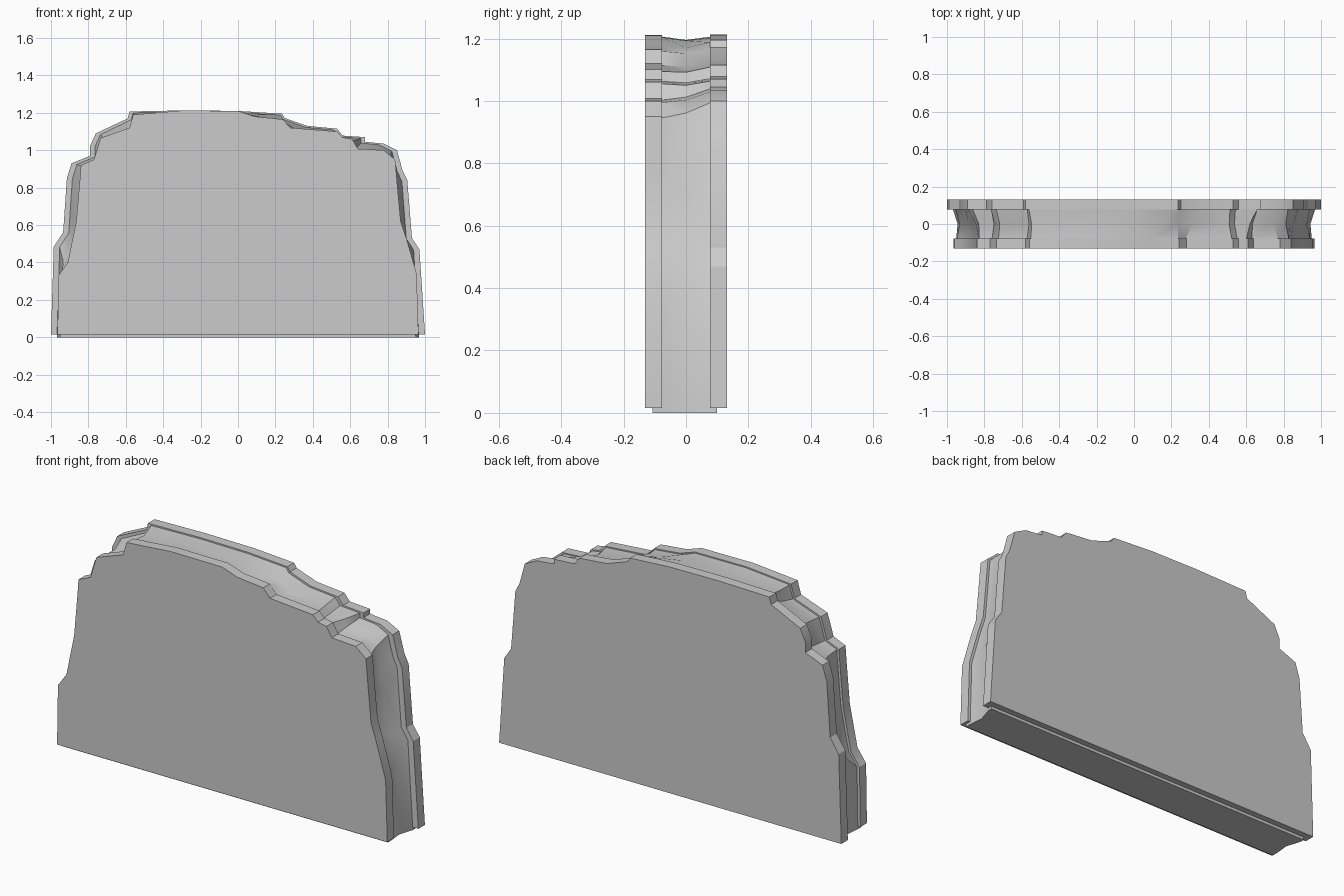
import bpy, bmesh

if "Cube" in bpy.data.objects:
    bpy.data.objects.remove(bpy.data.objects["Cube"])

# Stepped outlines (x, z), point-for-point matched between the two faces
BACK = [(-1.0, .015), (-.985, .485), (-.935, .56), (-.93, .63), (-.915, .85),
        (-.89, .93), (-.79, .97), (-.79, 1.025), (-.76, 1.09), (-.59, 1.17),
        (-.58, 1.207), (-.28, 1.213), (0, 1.21), (.235, 1.195), (.25, 1.172),
        (.37, 1.13), (.53, 1.115), (.56, 1.078), (.68, 1.07), (.68, 1.045),
        (.78, 1.035), (.85, 1.0), (.88, .89), (.905, .84), (.93, .53),
        (.97, .47), (1.0, .015)]
FRONT = [(-.965, .015), (-.96, .33), (-.91, .40), (-.865, .62), (-.845, .85),
         (-.84, .92), (-.77, .95), (-.755, 1.0), (-.735, 1.065), (-.58, 1.12),
         (-.56, 1.19), (-.30, 1.212), (0, 1.21), (.09, 1.18), (.24, 1.165),
         (.28, 1.12), (.53, 1.10), (.56, 1.068), (.61, 1.06), (.64, 1.008),
         (.78, 1.0), (.84, .95), (.855, .78), (.87, .62), (.90, .53),
         (.955, .34), (.965, .015)]


def loft(name, sections):
    """Solid skinned through (y, outline) sections with capped ends."""
    bm = bmesh.new()
    rings = [[bm.verts.new((x, y, z)) for x, z in pts] for y, pts in sections]
    n = len(rings[0])
    for a, b in zip(rings, rings[1:]):
        for i in range(n):
            j = (i + 1) % n
            bm.faces.new((a[i], a[j], b[j], b[i]))
    bm.faces.new(rings[0])
    bm.faces.new(rings[-1])
    bmesh.ops.recalc_face_normals(bm, faces=bm.faces)
    mesh = bpy.data.meshes.new(name)
    bm.to_mesh(mesh)
    bm.free()
    ob = bpy.data.objects.new(name, mesh)
    bpy.context.collection.objects.link(ob)
    bpy.ops.object.select_all(action='DESELECT')
    ob.select_set(True)
    bpy.context.view_layer.objects.active = ob
    bpy.ops.object.shade_smooth_by_angle(angle=0.5)
    return ob


def inset(pts, sx, sz):
    """Shrunken outline whose ends reach the ground."""
    out = [(x * sx, z * sz) for x, z in pts]
    out[0], out[-1] = (out[0][0], 0), (out[-1][0], 0)
    return out


# Outer slabs
loft("front_slab", [(-.132, FRONT), (-.077, FRONT)])
loft("back_slab", [(.077, BACK), (.132, BACK)])

# Recessed core, pinched along its middle
middle = [((a + c) / 2, (b + d) / 2) for (a, b), (c, d) in zip(FRONT, BACK)]
core_front = inset(FRONT, .985, .995)
core_back = inset(BACK, .968, .994)
loft("core", [(-.107, core_front), (-.077, core_front),
              (0, inset(middle, .96, .986)),
              (.077, core_back), (.1, core_back)])
